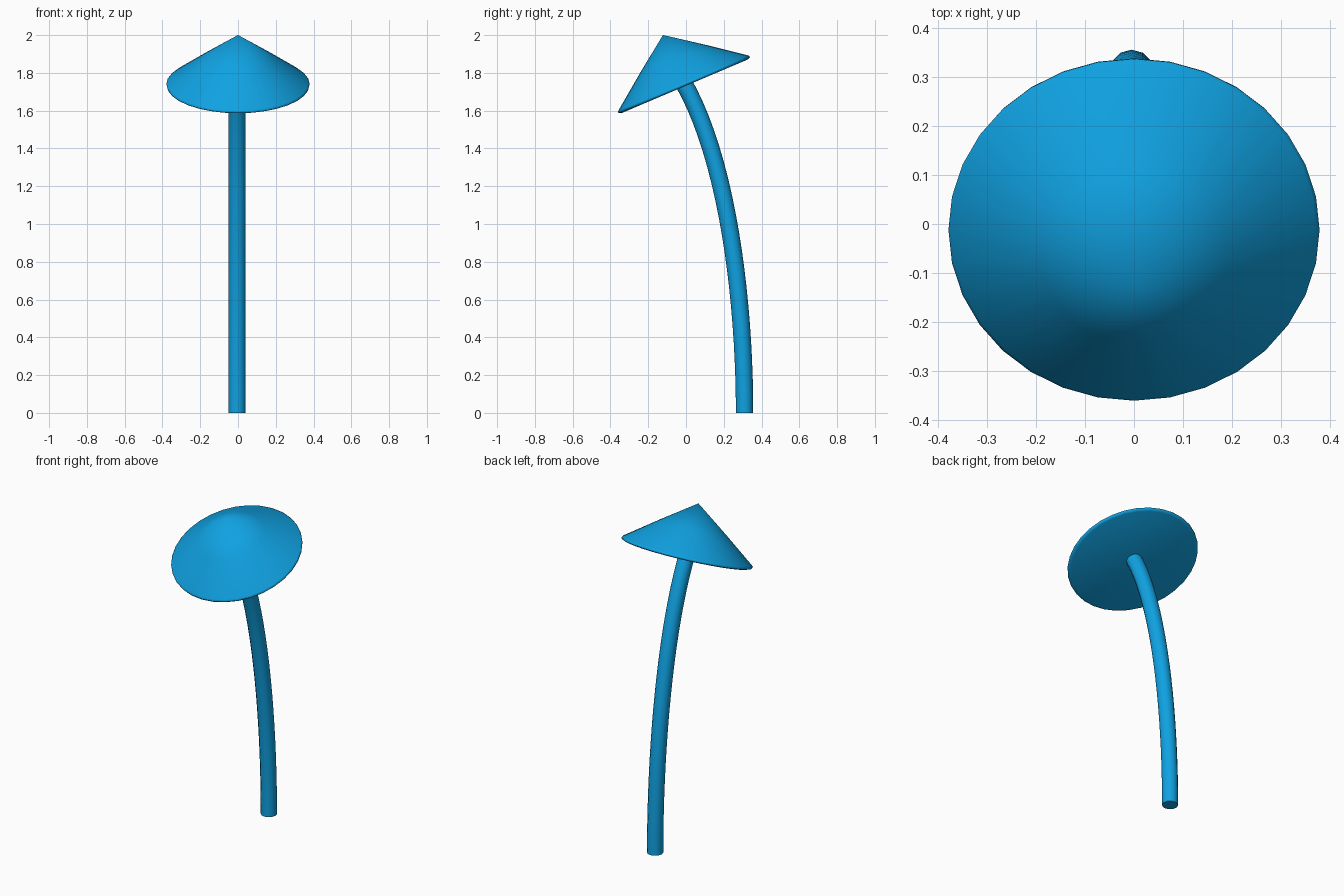
import bpy
import bmesh
from math import cos, sin, tau, radians
from mathutils import Vector, Matrix

if "Cube" in bpy.data.objects:
    bpy.data.objects.remove(bpy.data.objects["Cube"], do_unlink=True)

blue = bpy.data.materials.new("bright blue")
blue.use_nodes = True
colour = (0.005, 0.36, 0.76, 1)
blue.diffuse_color = colour
blue.node_tree.nodes["Principled BSDF"].inputs["Base Color"].default_value = colour


def make_object(name, bm, sharp_angle):
    bmesh.ops.recalc_face_normals(bm, faces=bm.faces)
    mesh = bpy.data.meshes.new(name)
    bm.to_mesh(mesh)
    bm.free()
    mesh.materials.append(blue)
    obj = bpy.data.objects.new(name, mesh)
    bpy.context.collection.objects.link(obj)
    bpy.ops.object.select_all(action="DESELECT")
    obj.select_set(True)
    bpy.context.view_layer.objects.active = obj
    bpy.ops.object.shade_smooth_by_angle(angle=radians(sharp_angle))
    return obj


def bridge(bm, a, b):
    n = len(a)
    for i in range(n):
        j = (i + 1) % n
        bm.faces.new((a[i], a[j], b[j], b[i]))


# Stem: round tube swept along a bezier that bends forward
def stem(steps=20, sides=12, radius=0.046):
    p = [Vector(v) for v in ((-0.005, 0.31, 0), (-0.005, 0.31, 0.6),
                             (-0.005, 0.22, 1.35), (-0.005, -0.02, 1.76))]
    side = Vector((1, 0, 0))
    bm = bmesh.new()
    rings = []
    for k in range(steps + 1):
        t = k / steps
        s = 1 - t
        point = s**3 * p[0] + 3*s*s*t * p[1] + 3*s*t*t * p[2] + t**3 * p[3]
        tangent = s*s * (p[1]-p[0]) + 2*s*t * (p[2]-p[1]) + t*t * (p[3]-p[2])
        across = tangent.normalized().cross(side)
        rings.append([bm.verts.new(point + radius * (cos(tau*i/sides) * side
                                                     + sin(tau*i/sides) * across))
                      for i in range(sides)])
    for a, b in zip(rings, rings[1:]):
        bridge(bm, a, b)
    bm.faces.new(rings[0])
    bm.faces.new(rings[-1])
    make_object("stem", bm, 40)


# Shade: tilted cone with a thin rolled rim and flat underside
def shade(sides=32):
    profile = [(0.19, 0.144), (0.372, 0.007), (0.379, 0), (0.377, -0.008), (0.363, -0.013)]
    bm = bmesh.new()
    apex = bm.verts.new((0, 0, 0.282))
    rings = [[bm.verts.new((r * cos(tau*i/sides), r * sin(tau*i/sides), z))
              for i in range(sides)] for r, z in profile]
    for i in range(sides):
        bm.faces.new((apex, rings[0][i], rings[0][(i + 1) % sides]))
    for a, b in zip(rings, rings[1:]):
        bridge(bm, a, b)
    bm.faces.new(rings[-1])
    obj = make_object("lamp_shade", bm, 75)
    obj.matrix_world = Matrix.Translation((0, -0.012, 1.741)) @ Matrix.Rotation(radians(23), 4, "X")


stem()
shade()
